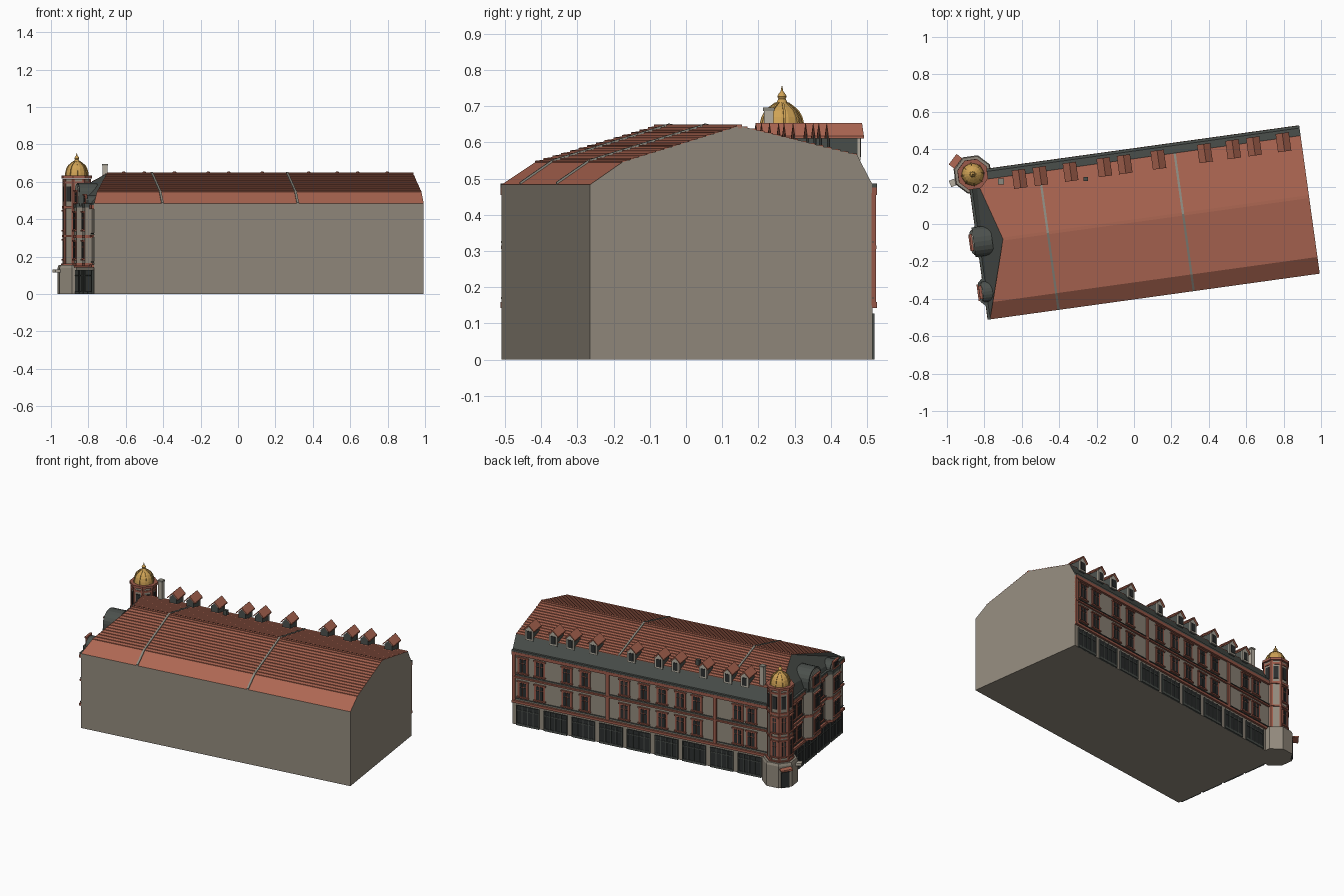
import bpy, bmesh
from math import radians, pi, sin, cos, tan
from mathutils import Matrix, Vector

if "Cube" in bpy.data.objects:
    bpy.data.objects.remove(bpy.data.objects["Cube"])

COLOURS = {
    "stone": (0.29, 0.255, 0.205), "roof_tile": (0.42, 0.135, 0.085),
    "red_trim": (0.33, 0.105, 0.07), "slate": (0.07, 0.08, 0.072),
    "dark_glass": (0.025, 0.028, 0.028), "gold": (0.62, 0.36, 0.09),
    "cream": (0.46, 0.42, 0.35), "grey_strip": (0.26, 0.25, 0.21),
}
MATS = {}
for name, rgb in COLOURS.items():
    m = bpy.data.materials.new(name)
    m.use_nodes = True
    m.diffuse_color = (*rgb, 1)
    m.node_tree.nodes["Principled BSDF"].inputs["Base Color"].default_value = (*rgb, 1)
    MATS[name] = m

# Frames: a runs along a wall, o points out of it, z is up
L, W, EAVE = 1.78, 0.788, 0.483
HOUSE = Matrix.Translation((-0.77, -0.51, 0)) @ Matrix.Rotation(radians(7.9), 4, "Z")
BACK = HOUSE @ Matrix.Translation((0, W, 0))
LEFT = HOUSE @ Matrix.Rotation(pi / 2, 4, "Z")
TOWER = Matrix.Translation((-0.862, 0.265, 0)) @ Matrix.Rotation(radians(7.9), 4, "Z")

parts = {}


def part(name, mat):
    return parts.setdefault(name, (bmesh.new(), mat))[0]


def loft(bm, frame, rings):
    """Join rings of points into a closed solid."""
    vs = [[bm.verts.new(frame @ Vector(p)) for p in r] for r in rings]
    n = len(vs[0])
    for lo, hi in zip(vs, vs[1:]):
        for i in range(n):
            bm.faces.new((lo[i], lo[(i + 1) % n], hi[(i + 1) % n], hi[i]))
    bm.faces.new(vs[0][::-1])
    bm.faces.new(vs[-1])


def box(bm, frame, a0, a1, o0, o1, z0, z1):
    loft(bm, frame, [[(a0, o0, z), (a1, o0, z), (a1, o1, z), (a0, o1, z)] for z in (z0, z1)])


def extrude(bm, frame, profile, o0, o1):
    """Extrude an (a, z) outline along o."""
    loft(bm, frame, [[(a, o, z) for a, z in profile] for o in (o0, o1)])


def lathe(bm, frame, profile, n=8):
    loft(bm, frame, [[(r * cos((i + 0.5) * 2 * pi / n), r * sin((i + 0.5) * 2 * pi / n), z)
                      for i in range(n)] for r, z in profile])


# Main body: walls and mansard roof, hipped at the left end
ROOF = [(0, 0, EAVE), (0.028, 0.09, 0.545), (0.128, 0.416, 0.645), (0.03, 0.745, 0.565), (0, W, EAVE)]
bm = part("main_body", ["stone", "roof_tile", "slate"])
ring = [(0, 0, 0)] + ROOF + [(0, W, 0)]
left = [bm.verts.new(HOUSE @ Vector(p)) for p in ring]
right = [bm.verts.new(HOUSE @ Vector((L, p[1], p[2]))) for p in ring]
for i, mat in enumerate([0, 1, 1, 1, 2, 0, 0]):
    j = (i + 1) % 7
    bm.faces.new((left[i], left[j], right[j], right[i])).material_index = mat
bm.faces.new(right)
bm.faces.new((left[0], left[1], left[5], left[6]))
for i in (2, 3, 4):
    if i < 4:
        bm.faces.new((left[1], left[i], left[i + 1])).material_index = 2
bm.faces.new((left[1], left[4], left[5])).material_index = 2

# Tile courses on both upper slopes
bm = part("tile_courses", "roof_tile")
COURSES = 14
for low, high in ((ROOF[1], ROOF[2]), (ROOF[3], ROOF[2])):
    low, high = Vector(low), Vector(high)
    for i in range(COURSES):
        p, q = low.lerp(high, i / COURSES), low.lerp(high, (i + 1) / COURSES)
        lift = p + Vector((0, 0, 0.004))
        loft(bm, HOUSE, [[p, lift, q], [(L, v.y, v.z) for v in (p, lift, q)]])
box(part("ridge_cap", "roof_tile"), HOUSE, 0.128, L, 0.408, 0.424, 0.638, 0.649)

# Party strips over the roof
bm = part("party_strips", "grey_strip")
for s in (0.37, 1.1):
    for p, q in zip(ROOF[:-1], ROOF[1:-1]):
        loft(bm, HOUSE, [[(s + d, t[1], t[2] + h) for d, h in
                          ((-0.006, 0), (0.006, 0), (0.006, 0.007), (-0.006, 0.007))] for t in (p, q)])

# Cornices on the two street walls
for frame, a0, a1 in ((BACK, 0.06, L), (LEFT, 0, W - 0.06)):
    for z, h, d in ((0.143, 0.016, 0.013), (0.305, 0.01, 0.011), (0.455, 0.02, 0.013)):
        box(part("cornices", "red_trim"), frame, a0, a1, -0.005, d, z, z + h)
    for z in (0.168, 0.322):
        box(part("string_courses", "slate"), frame, a0, a1, -0.005, 0.006, z, z + 0.005)
    box(part("gutters", "slate"), frame, a0, a1, -0.005, 0.012, 0.475, 0.487)


def window(frame, a, z, w=0.05, h=0.085, o=0.0):
    trim, glass = part("window_trim", "red_trim"), part("window_glass", "dark_glass")
    box(trim, frame, a - w / 2 - 0.01, a + w / 2 + 0.01, o - 0.004, o + 0.005, z - 0.006, z + h + 0.006)
    for side in (-1, 1):
        c = a + side * w / 4
        box(glass, frame, c - w / 4 + 0.003, c + w / 4 - 0.003, o - 0.004, o + 0.008, z, z + h * 0.68)
        box(glass, frame, c - w / 4 + 0.003, c + w / 4 - 0.003, o - 0.004, o + 0.008, z + h * 0.74, z + h)
    for zz in (z - 0.012, z + h + 0.004):
        box(trim, frame, a - w / 2 - 0.014, a + w / 2 + 0.014, o - 0.004, o + 0.011, zz, zz + 0.008)


def shopfront(frame, a0, a1, o=0.0):
    box(part("shop_glass", "dark_glass"), frame, a0, a1, o - 0.004, o + 0.005, 0.004, 0.128)
    bars = part("shop_bars", "slate")
    for i in range(5):
        a = a0 + (a1 - a0) * i / 4
        box(bars, frame, a - 0.003, a + 0.003, o - 0.004, o + 0.009, 0, 0.128)
    box(bars, frame, a0, a1, o - 0.004, o + 0.009, 0.096, 0.102)
    box(bars, frame, a0, a1, o - 0.004, o + 0.009, 0, 0.014)


# Back wall: windows, pilasters, shops
for z in (0.192, 0.347):
    for a in (0.2, 0.29, 0.56, 0.67, 0.79, 0.91, 1.04, 1.3, 1.42, 1.6, 1.71):
        window(BACK, a, z)
for a in (0.44, 1.15, L - 0.01):
    box(part("pilasters", "red_trim"), BACK, a - 0.01, a + 0.01, -0.004, 0.009, 0.15, 0.46)
BAYS = 9
for i in range(BAYS):
    a = 0.12 + i * (L - 0.13) / BAYS
    shopfront(BACK, a + 0.018, a + 0.165)

# Dormers along the back roof
for a in (0.26, 0.372, 0.535, 0.717, 0.827, 1.009, 1.26, 1.413, 1.525, 1.684):
    box(part("dormer_walls", "slate"), BACK, a - 0.024, a + 0.024, -0.11, -0.03, 0.545, 0.617)
    box(part("dormer_fronts", "cream"), BACK, a - 0.026, a + 0.026, -0.032, -0.024, 0.55, 0.617)
    extrude(part("dormer_gables", "cream"), BACK, [(a - 0.026, 0.615), (a + 0.026, 0.615), (a, 0.642)], -0.04, -0.024)
    box(part("dormer_glass", "dark_glass"), BACK, a - 0.015, a + 0.015, -0.03, -0.021, 0.56, 0.61)
    extrude(part("dormer_roofs", "roof_tile"), BACK,
            [(a - 0.036, 0.61), (a, 0.645), (a + 0.036, 0.61), (a + 0.036, 0.618), (a, 0.654), (a - 0.036, 0.618)],
            -0.115, -0.016)
    extrude(part("dormer_backs", "slate"), BACK, [(a - 0.026, 0.615), (a + 0.026, 0.615), (a, 0.642)], -0.11, -0.1)

# Left wall: bay windows, plain windows, shops
for c, half, out in ((0.42, 0.095, 0.042), (0.15, 0.085, 0.035)):
    plan = [(c - half, -0.005), (c + half, -0.005), (c + half * 0.55, out), (c - half * 0.55, out)]
    for name, mat, z0, z1, g in (("bay_walls", "stone", 0.16, 0.465, 1), ("bay_bands", "red_trim", 0.3, 0.315, 1.08),
                                 ("bay_bands", "red_trim", 0.15, 0.165, 1.08), ("bay_caps", "slate", 0.462, 0.485, 1.08)):
        loft(part(name, mat), LEFT, [[(c + (a - c) * g, o * g, z) for a, o in plan] for z in (z0, z1)])
    for z in (0.192, 0.347):
        window(LEFT, c, z, 0.06, o=out)
for a in (0.29, 0.57, 0.65):
    for z in (0.192, 0.347):
        window(LEFT, a, z, 0.045)
for i in range(4):
    shopfront(LEFT, 0.02 + i * 0.168, 0.165 + i * 0.168)

# Curved gables standing on the hip above the bays
for c, half, z0, rise, out in ((0.42, 0.08, 0.53, 0.065, 0.03), (0.15, 0.055, 0.49, 0.04, 0.02)):
    arch = [(c + half * cos(pi * i / 10), z0 + rise * sin(pi * i / 10)) for i in range(11)]
    extrude(part("gable_bodies", "slate"), LEFT, [(c - half, 0.47), (c + half, 0.47)] + arch, -0.07, out)
    front = [(c + (a - c) * 0.85, z - 0.008) for a, z in arch]
    extrude(part("gable_fronts", "grey_strip"), LEFT, [(c - half * 0.85, 0.485), (c + half * 0.85, 0.485)] + front,
            out - 0.01, out + 0.006)
    window(LEFT, c, 0.492, half * 0.8, rise * 0.8, out + 0.006)

# Corner tower: base, shaft, cornices
lathe(part("tower_base", "stone"), TOWER, [(0.106, 0), (0.106, 0.14), (0.1, 0.155)])
lathe(part("tower_shaft", "stone"), TOWER, [(0.074, 0.15), (0.074, 0.615)])
for z, r, h in ((0.15, 0.086, 0.012), (0.305, 0.081, 0.01), (0.458, 0.081, 0.014), (0.59, 0.079, 0.012), (0.617, 0.085, 0.016)):
    lathe(part("tower_bands", "red_trim"), TOWER, [(r, z), (r, z + h)])
APO = 0.074 * cos(pi / 8)
for k in range(8):
    face = TOWER @ Matrix.Rotation(k * pi / 4, 4, "Z")
    edge = APO * tan(pi / 8)
    for side in (-1, 1):
        a = side * (edge - 0.004)
        box(part("tower_corners", "red_trim"), face, a - 0.005, a + 0.005, APO - 0.01, APO + 0.004, 0.16, 0.615)
    box(part("tower_top_glass", "dark_glass"), face, -0.014, 0.014, APO - 0.01, APO + 0.005, 0.495, 0.575)
    if k < 3:
        for z in (0.192, 0.347):
            window(face, 0, z, 0.028, 0.09, APO)

# Gold dome with ribs and finial
DOME = [(0.06, 0.63), (0.058, 0.65), (0.053, 0.67), (0.043, 0.688), (0.028, 0.701), (0.015, 0.71), (0.01, 0.72),
        (0.013, 0.726), (0.01, 0.733), (0.004, 0.74), (0.001, 0.755)]
lathe(part("dome", "gold"), TOWER, DOME, 16)
for k in range(8):
    rib = TOWER @ Matrix.Rotation(k * pi / 4, 4, "Z")
    loft(part("dome_ribs", "gold"), rib, [[(-0.003, r - 0.006, z), (0.003, r - 0.006, z), (0.003, r + 0.004, z),
                                          (-0.003, r + 0.004, z)] for r, z in DOME[:6]])

# Tower door, canopy and hanging sign
door = TOWER @ Matrix.Rotation(pi / 4, 4, "Z")
box(part("tower_door", "dark_glass"), door, -0.025, 0.025, 0.09, 0.103, 0, 0.1)
extrude(part("door_canopy", "roof_tile"), door, [(-0.035, 0.118), (0.035, 0.118), (0.035, 0.126), (-0.035, 0.132)], 0.09, 0.135)
side = TOWER @ Matrix.Rotation(radians(105), 4, "Z")
box(part("hanging_sign", "cream"), side, -0.018, 0.018, 0.09, 0.132, 0.115, 0.132)

# Chimney and roof vent
box(part("chimney", "cream"), Matrix.Identity(4), -0.724, -0.698, 0.215, 0.241, 0.54, 0.692)
box(part("chimney_cap", "grey_strip"), Matrix.Identity(4), -0.727, -0.695, 0.212, 0.244, 0.686, 0.696)
box(part("roof_vent", "slate"), Matrix.Identity(4), -0.27, -0.245, 0.23, 0.25, 0.58, 0.618)

# Turn every collected part into an object
for name, (bm, mats) in parts.items():
    bmesh.ops.recalc_face_normals(bm, faces=bm.faces)
    mesh = bpy.data.meshes.new(name)
    bm.to_mesh(mesh)
    bm.free()
    for m in [mats] if isinstance(mats, str) else mats:
        mesh.materials.append(MATS[m])
    bpy.context.collection.objects.link(bpy.data.objects.new(name, mesh))
